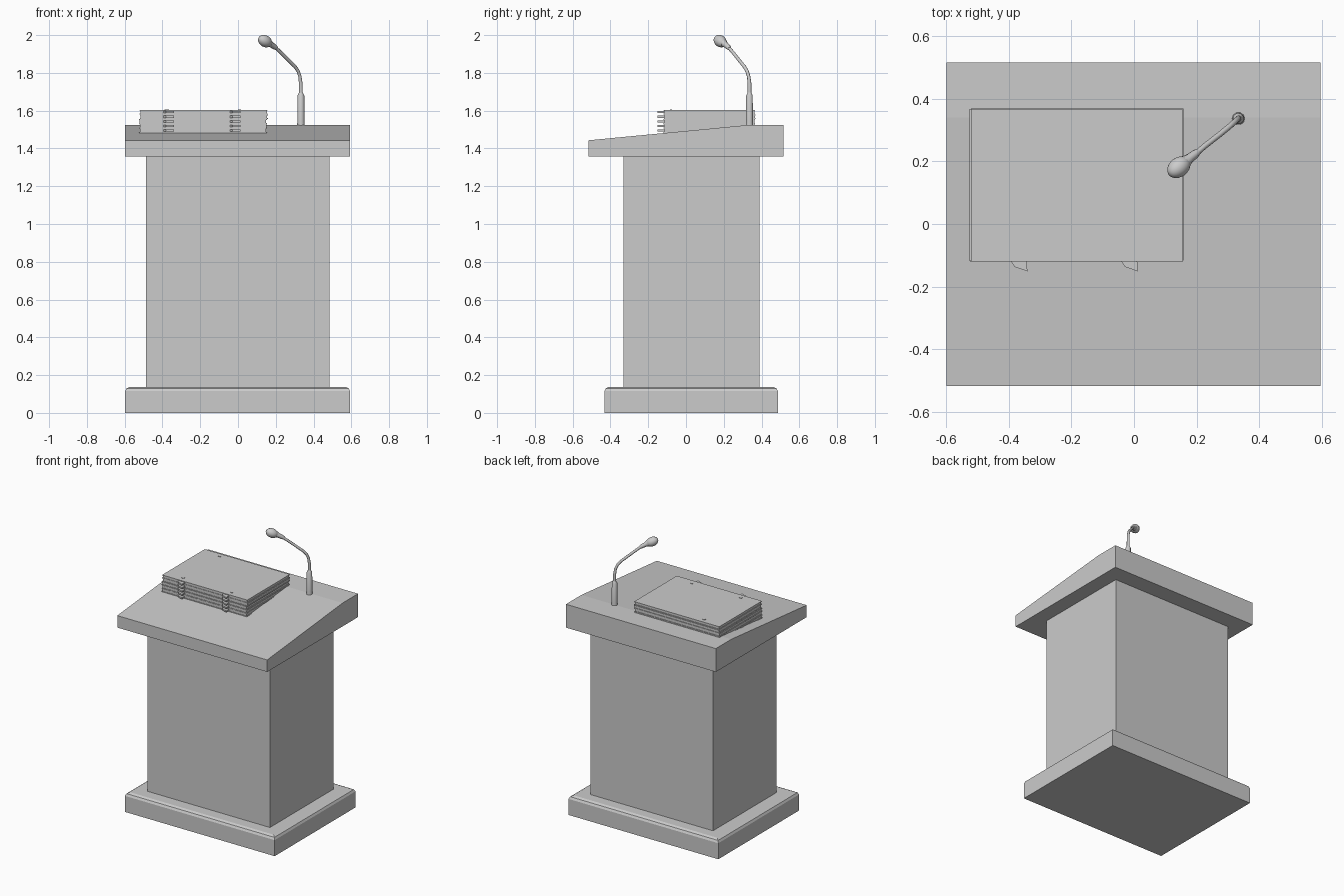
import bpy, bmesh, random
from mathutils import Vector

if "Cube" in bpy.data.objects:
    bpy.data.objects.remove(bpy.data.objects["Cube"])

random.seed(4)


def make_object(name, bm):
    bmesh.ops.recalc_face_normals(bm, faces=bm.faces)
    mesh = bpy.data.meshes.new(name)
    bm.to_mesh(mesh)
    bm.free()
    ob = bpy.data.objects.new(name, mesh)
    bpy.context.collection.objects.link(ob)
    return ob


def add_box(bm, x0, x1, y0, y1, z0, z1):
    res = bmesh.ops.create_cube(bm, size=1)
    for v in res["verts"]:
        v.co = ((x0 + x1) / 2 + v.co.x * (x1 - x0),
                (y0 + y1) / 2 + v.co.y * (y1 - y0),
                (z0 + z1) / 2 + v.co.z * (z1 - z0))


def add_prism(bm, points, offset):
    face = bm.faces.new([bm.verts.new(p) for p in points])
    ext = bmesh.ops.extrude_face_region(bm, geom=[face], use_keep_orig=True)
    verts = [g for g in ext["geom"] if isinstance(g, bmesh.types.BMVert)]
    bmesh.ops.translate(bm, verts=verts, vec=offset)


def smooth(ob, angle=0.7):
    bpy.ops.object.select_all(action='DESELECT')
    ob.select_set(True)
    bpy.context.view_layer.objects.active = ob
    bpy.ops.object.shade_smooth_by_angle(angle=angle)


def tube(name, path):
    """Tube through (x, y, z, radius) points."""
    curve = bpy.data.curves.new(name, 'CURVE')
    curve.dimensions = '3D'
    curve.bevel_depth = 1
    curve.bevel_resolution = 3
    curve.use_fill_caps = True
    spline = curve.splines.new('POLY')
    spline.points.add(len(path) - 1)
    for p, (x, y, z, r) in zip(spline.points, path):
        p.co = (x, y, z, 1)
        p.radius = r
    ob = bpy.data.objects.new(name, curve)
    bpy.context.collection.objects.link(ob)
    bpy.ops.object.select_all(action='DESELECT')
    ob.select_set(True)
    bpy.context.view_layer.objects.active = ob
    bpy.ops.object.convert(target='MESH')
    smooth(bpy.context.view_layer.objects.active)


# Base plinth with a softened upper edge
bm = bmesh.new()
rings = []
for inset, z in ((0, 0), (0, 0.115), (0.008, 0.13), (0.025, 0.138)):
    x0, x1, y0, y1 = -0.598 + inset, 0.594 - inset, -0.432 + inset, 0.487 - inset
    rings.append([bm.verts.new(c) for c in
                  ((x0, y0, z), (x1, y0, z), (x1, y1, z), (x0, y1, z))])
for low, high in zip(rings, rings[1:]):
    for i in range(4):
        j = (i + 1) % 4
        bm.faces.new((low[i], low[j], high[j], high[i]))
bm.faces.new(rings[0])
bm.faces.new(rings[-1])
make_object("base_plinth", bm)

# Column
bm = bmesh.new()
add_box(bm, -0.488, 0.485, -0.33, 0.39, 0.13, 1.36)
make_object("column", bm)

# Sloped reading desk
bm = bmesh.new()
profile = ((-0.517, 1.357), (0.515, 1.357), (0.515, 1.525),
           (0.34, 1.525), (-0.517, 1.443))
add_prism(bm, [(-0.598, y, z) for y, z in profile], Vector((1.192, 0, 0)))
make_object("desk_top", bm)

# Stack of folders, each a pair of covers around paper, with two ties
COUNT, BOTTOM, STEP = 5, 1.483, 0.0244
covers, paper, ties = bmesh.new(), bmesh.new(), bmesh.new()
tie_shape = ((-0.035, -0.115), (-0.02, -0.137), (0.02, -0.151), (0.018, -0.115))
for i in range(COUNT):
    z = BOTTOM + i * STEP
    dx, dy = random.uniform(-0.003, 0.003), random.uniform(-0.002, 0.002)
    for low, high in ((0, 0.004), (0.0195, 0.0236)):
        add_box(covers, -0.522 + dx, 0.155 + dx, -0.118 + dy, 0.367 + dy,
                z + low, z + high)
    add_box(paper, -0.518 + dx, 0.151 + dx, -0.115 + dy, 0.363 + dy,
            z + 0.003, z + STEP + (0.001 if i < COUNT - 1 else -0.003))
    for cx in (-0.36, -0.008):
        add_prism(ties, [(cx + x, y, z + 0.006) for x, y in tie_shape],
                  Vector((0, 0, 0.011)))
# Small studs on the top cover
for x, y in ((-0.38, -0.08), (0.008, -0.08), (-0.375, 0.33)):
    add_box(ties, x - 0.009, x + 0.009, y - 0.006, y + 0.006, 1.60, 1.607)
make_object("folder_covers", covers)
make_object("folder_paper", paper)
make_object("folder_ties", ties)

# Microphone stand, gooseneck and collar
mx, my = 0.333, 0.336
tube("microphone_stand", [(mx, my, 1.515, 0.021), (mx, my, 1.54, 0.019),
                          (mx, my, 1.68, 0.018), (mx, my, 1.695, 0.010)])
tube("microphone_gooseneck", [(mx, my, 1.685, 0.010), (0.332, 0.336, 1.745, 0.010),
                              (0.328, 0.332, 1.780, 0.009), (0.318, 0.323, 1.810, 0.009),
                              (0.302, 0.309, 1.833, 0.009), (0.275, 0.287, 1.860, 0.009),
                              (0.225, 0.248, 1.909, 0.009), (0.195, 0.222, 1.938, 0.009)])
tube("microphone_collar", [(0.205, 0.231, 1.929, 0.010), (0.195, 0.223, 1.937, 0.014),
                           (0.178, 0.210, 1.948, 0.015), (0.160, 0.196, 1.960, 0.022)])

# Microphone head
bpy.ops.mesh.primitive_uv_sphere_add(segments=20, ring_count=12, radius=1,
                                     location=(0.143, 0.181, 1.968))
head = bpy.context.object
head.name = "microphone_head"
head.scale = (0.031, 0.031, 0.042)
head.rotation_euler = Vector((-0.19, -0.15, 0.11)).to_track_quat('Z', 'Y').to_euler()
smooth(head)
